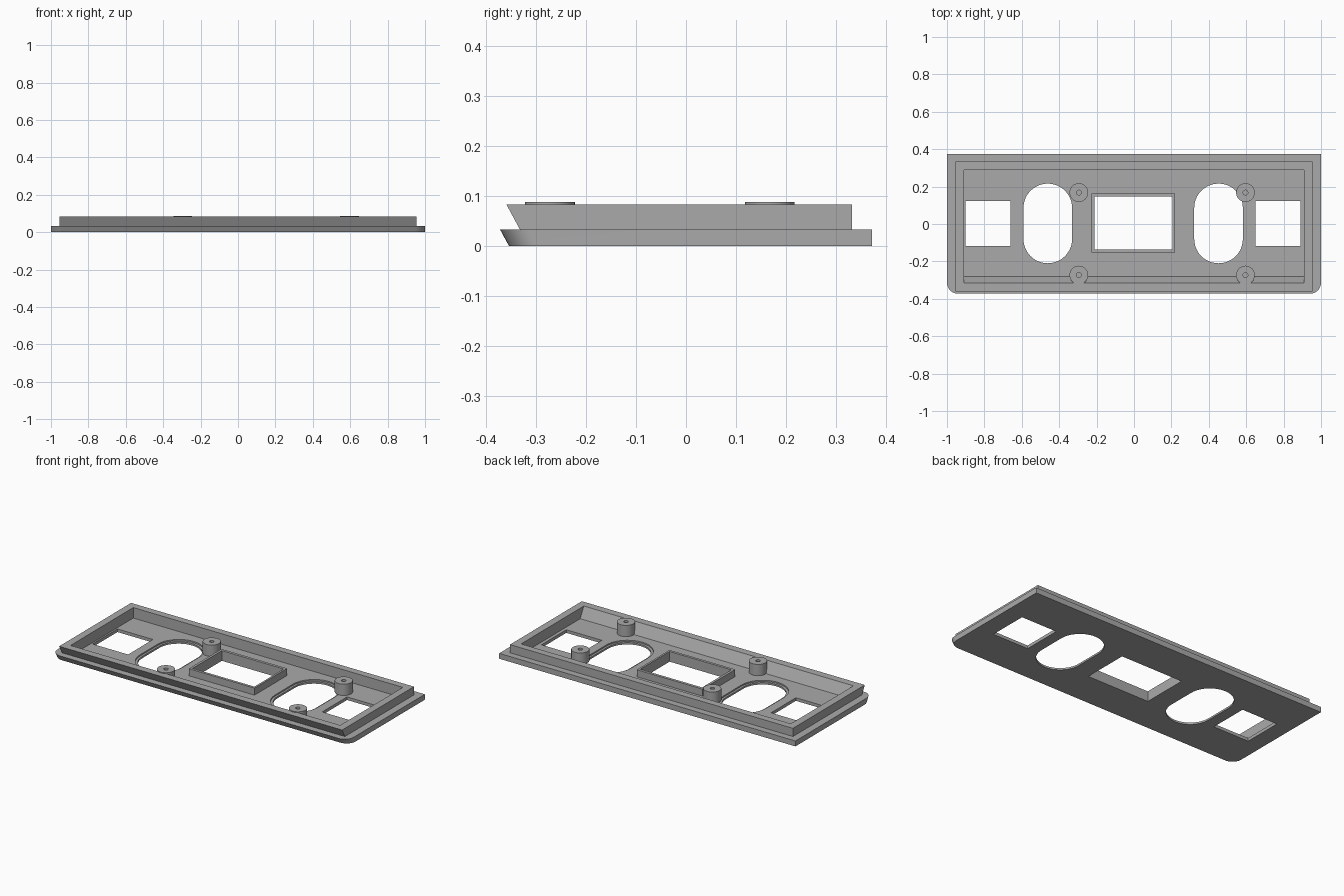
import bpy, bmesh, math

cube = bpy.data.objects.get("Cube")
if cube:
    bpy.data.objects.remove(cube, do_unlink=True)

grey = bpy.data.materials.new("plain grey")
grey.use_nodes = True
COLOUR = (0.4, 0.4, 0.4, 1)
grey.diffuse_color = COLOUR
grey.node_tree.nodes["Principled BSDF"].inputs["Base Color"].default_value = COLOUR

LEAN = 0.54                      # forward lean of the front faces
FLOOR, LEDGE, RIM_TOP = 0.019, 0.033, 0.083


def arc(cx, cy, r, start, end, steps):
    return [(cx + r * math.cos(math.radians(start + (end - start) * i / steps)),
             cy + r * math.sin(math.radians(start + (end - start) * i / steps)))
            for i in range(steps + 1)]


def rect(x0, x1, y0, y1):
    return [(x0, y0), (x1, y0), (x1, y1), (x0, y1)]


def circle(cx, cy, r, steps=32):
    return arc(cx, cy, r, 0, 360, steps)[:-1]


def slot(cx, cy, r, half):
    return arc(cx, cy + half, r, 0, 180, 24) + arc(cx, cy - half, r, 180, 360, 24)


def prism(name, outline, z0, z1, lean=0.0):
    """Extrude an outline upwards; front points slide forward by lean."""
    bm = bmesh.new()
    low = [bm.verts.new((x, y, z0)) for x, y in outline]
    high = [bm.verts.new((x, y - (lean * (z1 - z0) if y < -0.25 else 0), z1))
            for x, y in outline]
    bm.faces.new(low[::-1])
    bm.faces.new(high)
    n = len(outline)
    for i in range(n):
        j = (i + 1) % n
        bm.faces.new((low[i], low[j], high[j], high[i]))
    mesh = bpy.data.meshes.new(name)
    bm.to_mesh(mesh)
    bm.free()
    mesh.materials.append(grey)
    obj = bpy.data.objects.new(name, mesh)
    bpy.context.collection.objects.link(obj)
    return obj


def cut(obj, outline, z0, z1, lean=0.0):
    """Subtract a prism and discard the cutter."""
    cutter = prism("cutter", outline, z0, z1, lean)
    cutter.hide_render = True
    mod = obj.modifiers.new("cut", "BOOLEAN")
    mod.operation, mod.solver, mod.object = "DIFFERENCE", "EXACT", cutter
    bpy.context.view_layer.objects.active = obj
    bpy.ops.object.modifier_apply(modifier=mod.name)
    bpy.data.objects.remove(cutter, do_unlink=True)


def cut_cavity(obj):
    cut(obj, rect(-0.91, 0.91, -0.28, 0.29), FLOOR, 0.1, LEAN)


# Base plate with rounded front corners
R = 0.06
outline = (arc(-1 + R, -0.355 + R, R, 180, 270, 10)
           + arc(1 - R, -0.355 + R, R, 270, 360, 10) + [(1, 0.373), (-1, 0.373)])
plate = prism("base_plate", outline, 0, LEDGE, LEAN)
cut_cavity(plate)

# Raised rim around the cavity
rim = prism("raised_rim", rect(-0.955, 0.955, -0.333, 0.333), LEDGE, RIM_TOP, LEAN)
cut_cavity(rim)

# Square openings and stepped oblong openings on both sides
for side in (-1, 1):
    sx = side * 0.775 - 0.005
    ox = side * 0.4565 - 0.0045
    cut(plate, rect(sx - 0.12, sx + 0.12, -0.117, 0.123), -0.1, 0.1)
    cut(plate, slot(ox, 0.003, 0.143, 0.085), 0.011, 0.1)
    cut(plate, slot(ox, 0.003, 0.13, 0.083), -0.1, 0.1)

# Central window with a standing frame
window = rect(-0.211, 0.206, -0.136, 0.146)
cut(plate, window, -0.1, 0.1)
frame = prism("window_frame", rect(-0.226, 0.218, -0.152, 0.163), FLOOR, 0.062)
cut(frame, window, -0.1, 0.1)

# Screw bosses with blind pilot holes
parts = [plate, rim, frame]
for x, x_name in ((-0.295, "right"), (0.596, "left")):
    for y, y_name in ((-0.273, "front"), (0.168, "back")):
        boss = prism(f"{y_name}_{x_name}_screw_boss", circle(x, y, 0.05), FLOOR, 0.088)
        cut(boss, circle(x, y, 0.013, 16), 0.03, 0.1)
        parts.append(boss)

# Smooth the curved walls, keep the edges sharp
bpy.ops.object.select_all(action="DESELECT")
for obj in parts:
    obj.select_set(True)
bpy.context.view_layer.objects.active = plate
bpy.ops.object.shade_smooth_by_angle(angle=math.radians(30))
